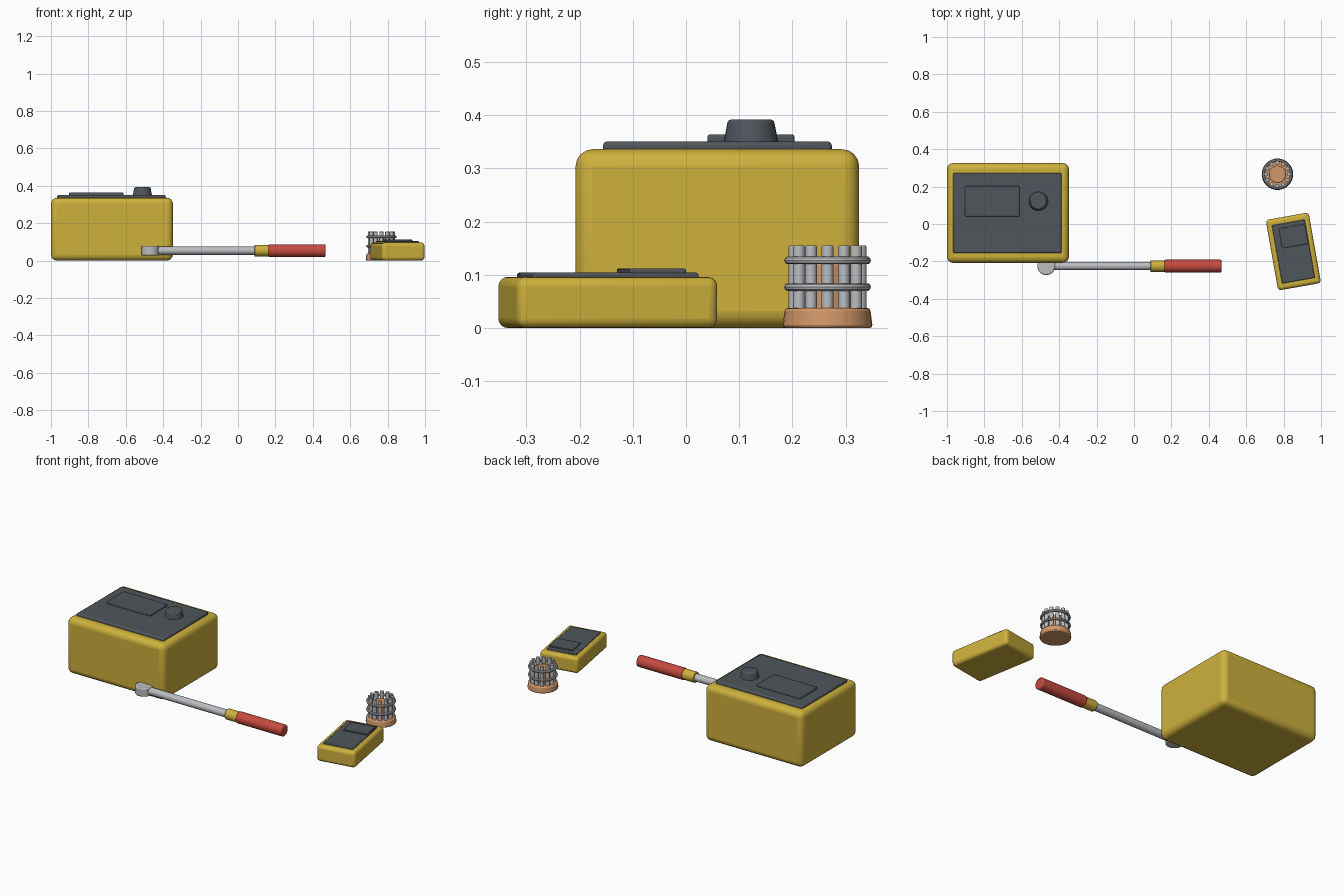
import bpy
from math import radians, cos, sin, pi

cube = bpy.data.objects.get("Cube")
if cube:
    bpy.data.objects.remove(cube, do_unlink=True)


def material(name, rgb):
    m = bpy.data.materials.new(name)
    m.use_nodes = True
    m.diffuse_color = (*rgb, 1)
    m.node_tree.nodes["Principled BSDF"].inputs["Base Color"].default_value = (*rgb, 1)
    return m


YELLOW = material("yellow", (0.62, 0.44, 0.045))
DARK = material("dark_grey", (0.08, 0.092, 0.107))
STEEL = material("steel", (0.50, 0.51, 0.53))
RED = material("red", (0.56, 0.07, 0.05))
COPPER = material("copper", (0.64, 0.31, 0.14))


def finish(name, mat, bevel=0, segments=3):
    ob = bpy.context.object
    ob.name = name
    ob.data.materials.append(mat)
    if bevel:
        mod = ob.modifiers.new("Bevel", "BEVEL")
        mod.width = bevel
        mod.segments = segments
        mod.limit_method = "ANGLE"
        mod.angle_limit = radians(40)
    bpy.ops.object.shade_smooth_by_angle(angle=radians(35))
    return ob


def box(name, mat, centre, size, z0, z1, bevel, turn=0, segments=2):
    bpy.ops.mesh.primitive_cube_add(size=1, location=(*centre, (z0 + z1) / 2))
    ob = bpy.context.object
    ob.scale = (*size, z1 - z0)
    bpy.ops.object.transform_apply(location=False, rotation=False, scale=True)
    ob.rotation_euler.z = turn
    return finish(name, mat, bevel, segments)


def upright(name, mat, centre, r0, r1, z0, z1, bevel=0, sides=32):
    bpy.ops.mesh.primitive_cone_add(vertices=sides, radius1=r0, radius2=r1, depth=z1 - z0,
                                    location=(*centre, (z0 + z1) / 2))
    return finish(name, mat, bevel, 2)


def bar(name, mat, x0, x1, radius, bevel=0):
    bpy.ops.mesh.primitive_cylinder_add(vertices=32, radius=radius, depth=x1 - x0,
                                        location=((x0 + x1) / 2, -0.225, 0.053),
                                        rotation=(0, pi / 2, 0))
    return finish(name, mat, bevel, 2)


# Large control unit
box("large_case", YELLOW, (-0.674, 0.059), (0.652, 0.533), 0, 0.336, 0.032, segments=4)
box("large_panel", DARK, (-0.677, 0.059), (0.58, 0.43), 0.32, 0.351, 0.008)
box("large_screen", DARK, (-0.758, 0.122), (0.29, 0.164), 0.34, 0.364, 0.005)
upright("dial", DARK, (-0.511, 0.122), 0.052, 0.043, 0.345, 0.392, 0.006)

# Small handheld unit, turned on the ground
TURN = radians(10)
box("small_case", YELLOW, (0.852, -0.147), (0.233, 0.383), 0, 0.096, 0.018, TURN, 4)
box("small_panel", DARK, (0.852, -0.147), (0.179, 0.316), 0.085, 0.104, 0.004, TURN)
box("small_screen", DARK, (0.853, -0.065), (0.143, 0.107), 0.095, 0.112, 0.003, TURN)

# Wrench
upright("wrench_head", STEEL, (-0.469, -0.225), 0.048, 0.048, 0.027, 0.079, 0.006)
bar("wrench_shaft", STEEL, -0.46, 0.1, 0.022)
bar("wrench_collar", YELLOW, 0.088, 0.17, 0.031, 0.003)
bar("wrench_grip", RED, 0.163, 0.468, 0.034, 0.006)

# Pin cage on a copper base
CX, CY = 0.767, 0.266
upright("cage_base", COPPER, (CX, CY), 0.085, 0.08, 0, 0.038, 0.006)
upright("cage_core", COPPER, (CX, CY), 0.046, 0.046, 0.03, 0.122, 0.004)
for i in range(12):
    a = i * pi / 6
    upright("cage_pin", STEEL, (CX + 0.062 * cos(a), CY + 0.062 * sin(a)),
            0.011, 0.011, 0.036, 0.155, 0.002, 16)
for z in (0.077, 0.127):
    bpy.ops.mesh.primitive_torus_add(major_radius=0.074, minor_radius=0.0075, major_segments=40,
                                     minor_segments=10, location=(CX, CY, z))
    finish("cage_ring", STEEL)
